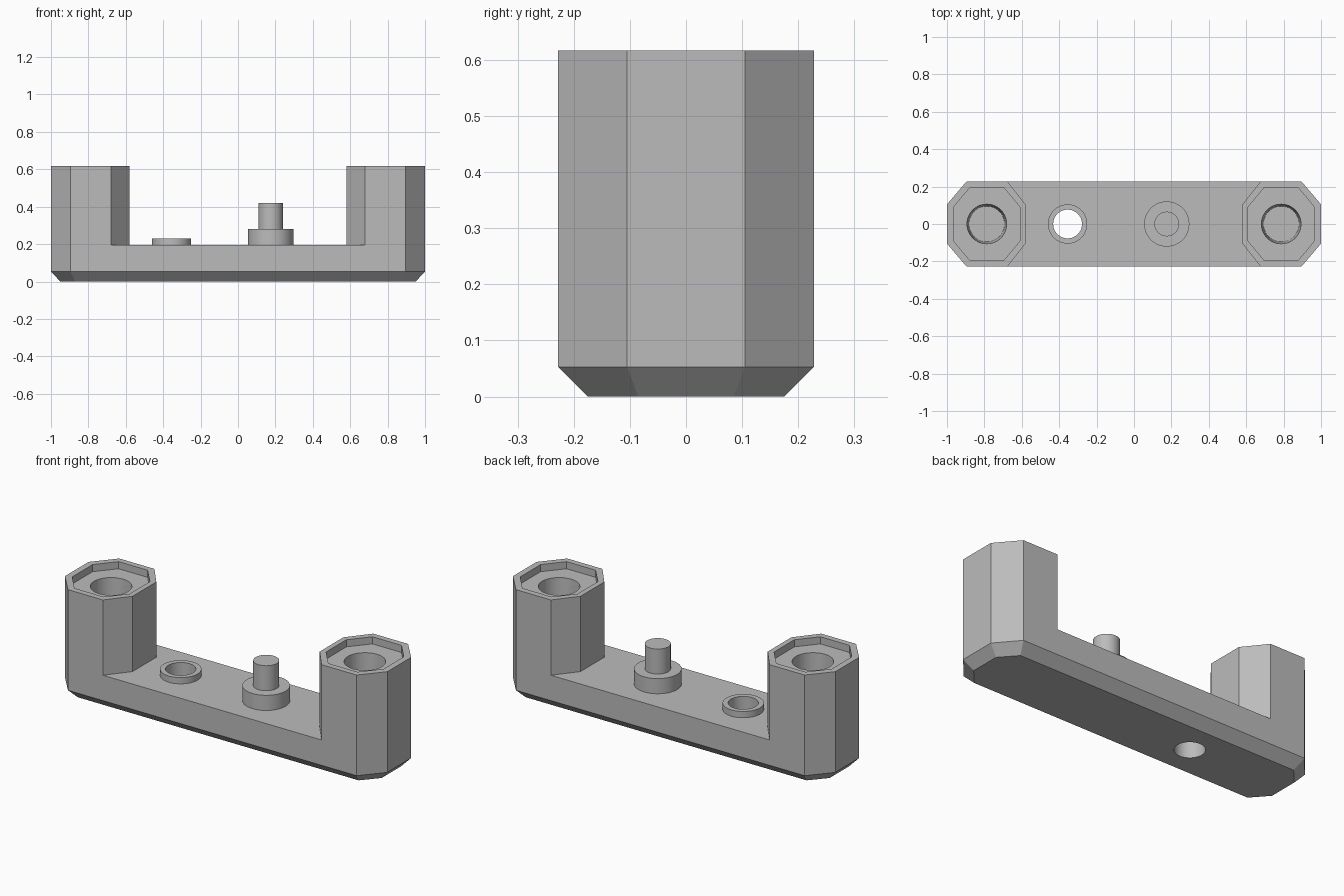
import bpy
import bmesh

cube = bpy.data.objects.get("Cube")
if cube:
    bpy.data.objects.remove(cube, do_unlink=True)

grey = bpy.data.materials.new("plain grey")
grey.use_nodes = True
COLOUR = (0.5, 0.5, 0.5, 1)
grey.diffuse_color = COLOUR
grey.node_tree.nodes["Principled BSDF"].inputs["Base Color"].default_value = COLOUR

FLOOR, TOP = 0.195, 0.617
POST_X = 0.787


def loft(name, rings):
    """Solid through stacked rings, each a list of 3D points."""
    bm = bmesh.new()
    loops = [[bm.verts.new(p) for p in ring] for ring in rings]
    n = len(loops[0])
    for low, high in zip(loops, loops[1:]):
        for i in range(n):
            j = (i + 1) % n
            bm.faces.new((low[i], low[j], high[j], high[i]))
    bm.faces.new(loops[0][::-1])
    bm.faces.new(loops[-1])
    bmesh.ops.recalc_face_normals(bm, faces=bm.faces)
    mesh = bpy.data.meshes.new(name)
    bm.to_mesh(mesh)
    bm.free()
    mesh.materials.append(grey)
    obj = bpy.data.objects.new(name, mesh)
    bpy.context.collection.objects.link(obj)
    return obj


def octagon(z, hx, hy, cx, cy, x=0):
    """Rectangle of half sizes hx, hy with corners cut by cx, cy."""
    quarter = [(hx, hy - cy), (hx - cx, hy)]
    pts = quarter + [(-a, b) for a, b in quarter[::-1]]
    pts += [(-a, -b) for a, b in quarter] + [(a, -b) for a, b in quarter[::-1]]
    return [(x + a, b, z) for a, b in pts]


def cylinder(name, x, z0, z1, r0, r1=None):
    bpy.ops.mesh.primitive_cone_add(vertices=48, radius1=r0, radius2=r1 or r0,
                                    depth=z1 - z0, location=(x, 0, (z0 + z1) / 2))
    obj = bpy.context.object
    obj.name = name
    obj.data.materials.append(grey)
    return obj


def activate(obj):
    bpy.ops.object.select_all(action='DESELECT')
    obj.select_set(True)
    bpy.context.view_layer.objects.active = obj


def cut(target, cutter):
    mod = target.modifiers.new("cut", 'BOOLEAN')
    mod.operation = 'DIFFERENCE'
    mod.solver = 'EXACT'
    mod.object = cutter
    activate(target)
    bpy.ops.object.modifier_apply(modifier=mod.name)
    bpy.data.objects.remove(cutter, do_unlink=True)


# Full-height body with chamfered underside
body = loft("bracket_body", [octagon(0, 0.95, 0.175, 0.08, 0.09),
                             octagon(0.053, 1, 0.228, 0.105, 0.123),
                             octagon(TOP, 1, 0.228, 0.105, 0.123)])

# Gap between the two posts, flaring towards front and back
half = [(0.775, 0.35), (0.58, 0.105), (0.58, -0.105), (0.775, -0.35)]
gap = half + [(-x, y) for x, y in half[::-1]]
cut(body, loft("gap_cutter", [[(x, y, z) for x, y in gap] for z in (FLOOR, 1)]))

# Shallow octagonal recess and round socket in each post
for side in (-1, 1):
    x = side * POST_X
    cut(body, loft("recess_cutter", [octagon(z, 0.178, 0.195, 0.088, 0.105, x)
                                     for z in (TOP - 0.04, 1)]))
    cut(body, cylinder("socket_cutter", x, 0.2, TOP, 0.095, 0.107))

# Raised collar around the through hole
collar = cylinder("hole_collar", -0.355, FLOOR, 0.23, 0.105)
for part in (body, collar):
    cut(part, cylinder("hole_cutter", -0.355, -0.2, 0.8, 0.077))

# Stepped locating pin
pin_base = cylinder("pin_base", 0.175, FLOOR, 0.28, 0.121)
pin = cylinder("pin", 0.175, 0.28, 0.42, 0.066)

for part in (body, collar, pin_base, pin):
    activate(part)
    bpy.ops.object.shade_smooth_by_angle(angle=0.4)
